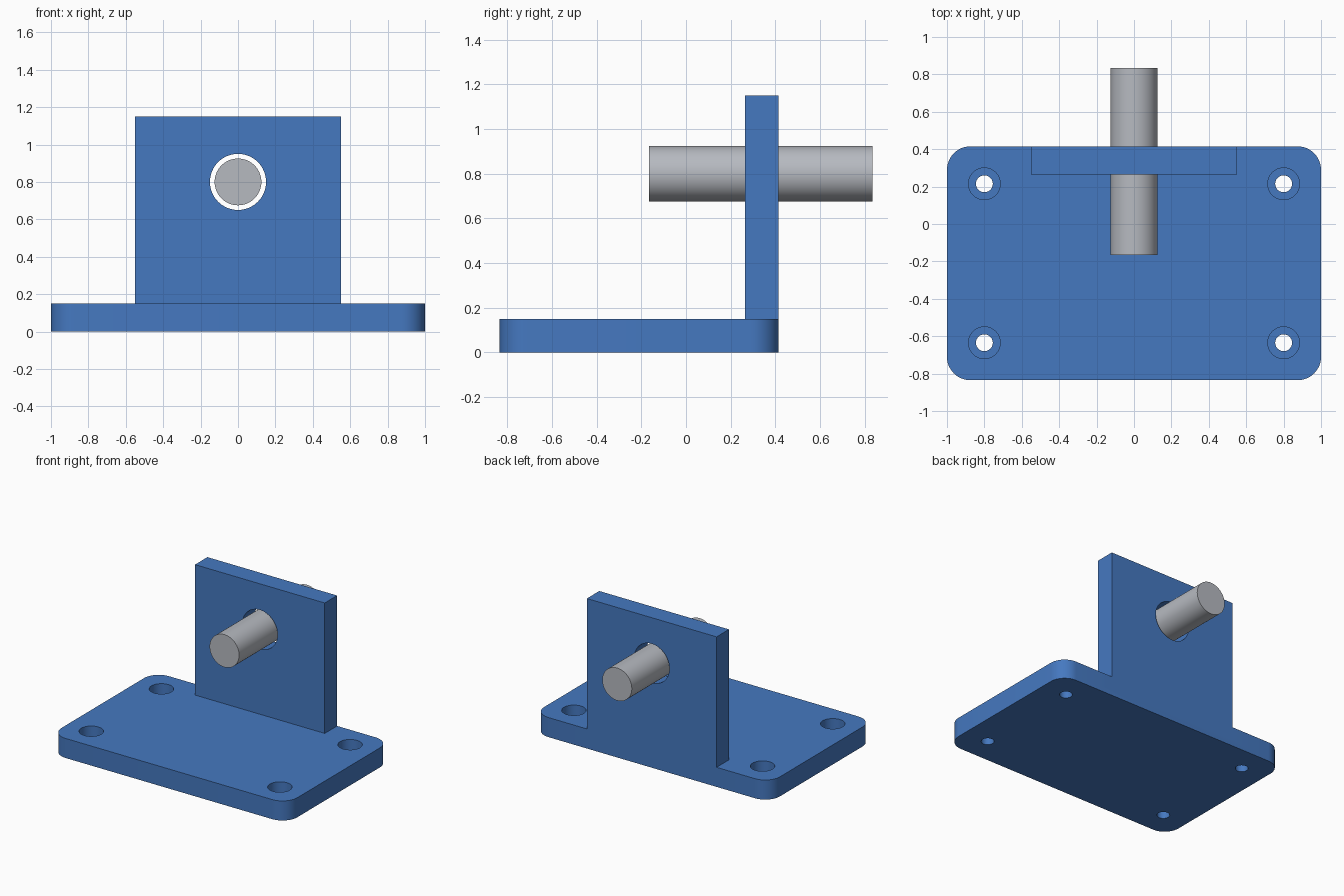
import bpy
import bmesh
from math import pi, radians

default = bpy.data.objects.get("Cube")
if default:
    bpy.data.objects.remove(default, do_unlink=True)


def material(name, rgb):
    mat = bpy.data.materials.new(name)
    mat.use_nodes = True
    color = (*rgb, 1)
    mat.diffuse_color = color
    mat.node_tree.nodes["Principled BSDF"].inputs["Base Color"].default_value = color
    return mat


BLUE = material("blue", (0.06, 0.19, 0.53))
STEEL = material("light steel", (0.47, 0.49, 0.53))


def box(name, low, high, mat, corner_radius=0):
    """Box between two corners, with optional rounded vertical edges."""
    bm = bmesh.new()
    bmesh.ops.create_cube(bm, size=1)
    for v in bm.verts:
        v.co = [high[i] if v.co[i] > 0 else low[i] for i in range(3)]
    if corner_radius:
        upright = [e for e in bm.edges
                   if abs(e.verts[0].co.z - e.verts[1].co.z) > 0.01]
        bmesh.ops.bevel(bm, geom=upright, offset=corner_radius, segments=12,
                        profile=0.5, affect='EDGES')
    mesh = bpy.data.meshes.new(name)
    bm.to_mesh(mesh)
    bm.free()
    mesh.materials.append(mat)
    obj = bpy.data.objects.new(name, mesh)
    bpy.context.collection.objects.link(obj)
    return obj


def cylinder(name, radius, depth, center, mat, tilt=0):
    bpy.ops.mesh.primitive_cylinder_add(vertices=64, radius=radius, depth=depth,
                                        location=center, rotation=(tilt, 0, 0))
    obj = bpy.context.object
    obj.name = name
    obj.data.materials.append(mat)
    return obj


def select(obj):
    bpy.ops.object.select_all(action='DESELECT')
    obj.select_set(True)
    bpy.context.view_layer.objects.active = obj


def combine(target, tool, operation):
    """Apply a boolean, then discard the tool object."""
    tool.hide_render = True
    select(target)
    mod = target.modifiers.new("boolean", 'BOOLEAN')
    mod.operation = operation
    mod.solver = 'EXACT'
    mod.object = tool
    bpy.ops.object.modifier_apply(modifier=mod.name)
    bpy.data.objects.remove(tool, do_unlink=True)


# Base plate and upright wall, joined flush at the back
BASE_TOP, BACK, AXLE_Z = 0.15, 0.415, 0.8
bracket = box("bracket", (-1, -0.835, 0), (1, BACK, BASE_TOP), BLUE, 0.125)
wall = box("wall", (-0.55, 0.265, 0.05), (0.55, BACK, 1.15), BLUE)
combine(bracket, wall, 'UNION')

# Bore through the wall
bore = cylinder("bore_cutter", 0.15, 0.4, (0, 0.34, AXLE_Z), BLUE, pi / 2)
combine(bracket, bore, 'DIFFERENCE')

# Counterbored screw holes in the four corners
for x in (-0.8, 0.8):
    for y in (-0.635, 0.215):
        head = cylinder("head_cutter", 0.085, 0.2, (x, y, BASE_TOP + 0.01), BLUE)
        combine(bracket, head, 'DIFFERENCE')
        hole = cylinder("hole_cutter", 0.045, 0.4, (x, y, 0.1), BLUE)
        combine(bracket, hole, 'DIFFERENCE')

# Shaft floating through the bore
shaft = cylinder("shaft", 0.125, 1, (0, 0.335, AXLE_Z), STEEL, pi / 2)

for part in (bracket, shaft):
    select(part)
    bpy.ops.object.shade_smooth_by_angle(angle=radians(30))
